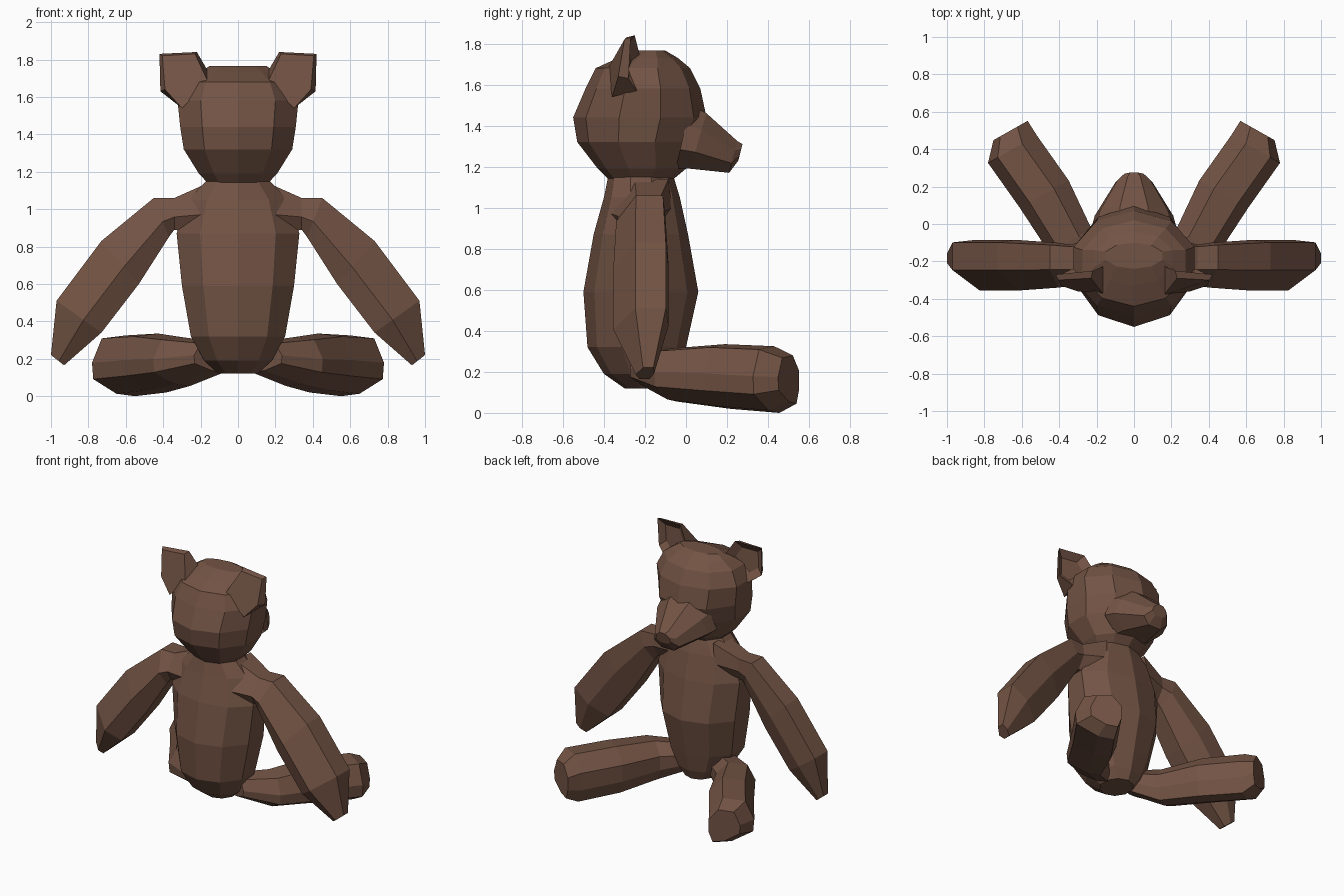
import bpy, bmesh, math
from mathutils import Vector

brown = bpy.data.materials.new("brown")
brown.diffuse_color = (0.17, 0.087, 0.058, 1)


def loft(name, rings, mirror=False):
    """Skin a list of equal-length rings, cap both ends, optionally mirror in x."""
    bm = bmesh.new()
    vs = [[bm.verts.new(p) for p in r] for r in rings]
    n = len(vs[0])
    for a, b in zip(vs, vs[1:]):
        for i in range(n):
            j = (i + 1) % n
            bm.faces.new((a[i], a[j], b[j], b[i]))
    bm.faces.new(vs[0][::-1])
    bm.faces.new(vs[-1])
    bmesh.ops.recalc_face_normals(bm, faces=bm.faces)
    me = bpy.data.meshes.new(name)
    bm.to_mesh(me)
    bm.free()
    me.materials.append(brown)
    ob = bpy.data.objects.new(name, me)
    bpy.context.collection.objects.link(ob)
    if mirror:
        ob.modifiers.new("mirror", 'MIRROR')
    return ob


def oval(z, hw, y0, y1, n=10):
    """Horizontal oval ring with a vertex on the centre line at the back."""
    cy, ry = (y0 + y1) / 2, (y1 - y0) / 2
    return [Vector((hw * math.sin(2 * math.pi * i / n),
                    cy - ry * math.cos(2 * math.pi * i / n), z)) for i in range(n)]


# Body: z, half width, back y, front y
loft("body", [oval(*r) for r in [
    (0.12, 0.11, -0.30, -0.06), (0.19, 0.19, -0.40, -0.03),
    (0.32, 0.265, -0.48, 0.00), (0.59, 0.315, -0.50, 0.06),
    (0.87, 0.345, -0.45, 0.01), (1.05, 0.28, -0.40, -0.03),
    (1.15, 0.18, -0.38, -0.06)]])

# Head
loft("head", [oval(*r) for r in [
    (1.14, 0.17, -0.38, -0.06), (1.19, 0.22, -0.43, 0.00),
    (1.32, 0.305, -0.53, 0.05), (1.44, 0.325, -0.55, 0.10),
    (1.58, 0.34, -0.49, 0.07), (1.68, 0.29, -0.44, 0.02),
    (1.73, 0.22, -0.33, -0.04), (1.765, 0.16, -0.24, -0.10)]])

# Snout: half width, (y, z) of bottom and top
snout = []
for hw, (yb, zb), (yt, zt) in [(0.23, (-0.05, 1.19), (0.02, 1.50)),
                               (0.21, (0.02, 1.19), (0.10, 1.46)),
                               (0.10, (0.21, 1.17), (0.25, 1.325)),
                               (0.06, (0.255, 1.23), (0.275, 1.31))]:
    ring = []
    for s, t in [(0.5, 0), (1, 0.3), (0.85, 0.7), (0.35, 1),
                 (-0.35, 1), (-0.85, 0.7), (-1, 0.3), (-0.5, 0)]:
        ring.append((s * hw, yb + (yt - yb) * t, zb + (zt - zb) * t))
    snout.append(ring)
loft("snout", snout)

# Ears: back outline, front rim, sunken inner face
back = [Vector(p) for p in [(0.405, -0.30, 1.82), (0.23, -0.29, 1.83), (0.16, -0.38, 1.68),
                            (0.30, -0.36, 1.54), (0.39, -0.33, 1.64)]]
rim = [Vector(p) for p in [(0.42, -0.27, 1.83), (0.22, -0.25, 1.84), (0.15, -0.22, 1.72),
                           (0.33, -0.24, 1.57), (0.415, -0.28, 1.63)]]
mid = sum(rim, Vector()) / 5
inner = [mid + (p - mid) * 0.6 + Vector((0, -0.035, 0)) for p in rim]
loft("ear", [back, rim, inner], True)

# Arms: (x, z) of upper and lower edge, centre y, half depth
arm = []
for (xt, zt), (xb, zb), cy, h in [((0.16, 1.14), (0.20, 0.86), -0.22, 0.15),
                                  ((0.34, 1.06), (0.34, 0.89), -0.22, 0.11),
                                  ((0.45, 1.06), (0.37, 0.85), -0.22, 0.12),
                                  ((0.73, 0.83), (0.53, 0.60), -0.22, 0.135),
                                  ((0.97, 0.51), (0.73, 0.34), -0.22, 0.135),
                                  ((1.00, 0.22), (0.93, 0.165), -0.20, 0.045)]:
    ring = []
    for t, s in [(0, 0.9), (0, -0.2), (0.6, -1), (1, -0.6), (1, 0.5), (0.5, 1)]:
        ring.append((xt + (xb - xt) * t, cy + h * s, zt + (zb - zt) * t))
    arm.append(ring)
loft("arm", arm, True)

# Legs: centre x, y, half width, bottom z, top z; underside rolled inwards
leg = []
across = Vector((0.87, -0.49, 0))
for x, y, hw, z0, z1 in [(0.14, -0.22, 0.11, 0.13, 0.29), (0.34, -0.09, 0.13, 0.055, 0.315),
                         (0.48, 0.16, 0.15, 0.02, 0.335), (0.65, 0.40, 0.15, 0.0, 0.325),
                         (0.66, 0.50, 0.105, 0.045, 0.28)]:
    ring = []
    for s, t in [(0.95, 0.28), (1, 0.55), (0.6, 0.95), (-0.4, 1),
                 (-1, 0.68), (-1, 0.3), (-0.75, 0), (0, 0.04)]:
        ring.append(Vector((x, y, z0 + (z1 - z0) * t)) + across * hw * s)
    leg.append(ring)
loft("leg", leg, True)
